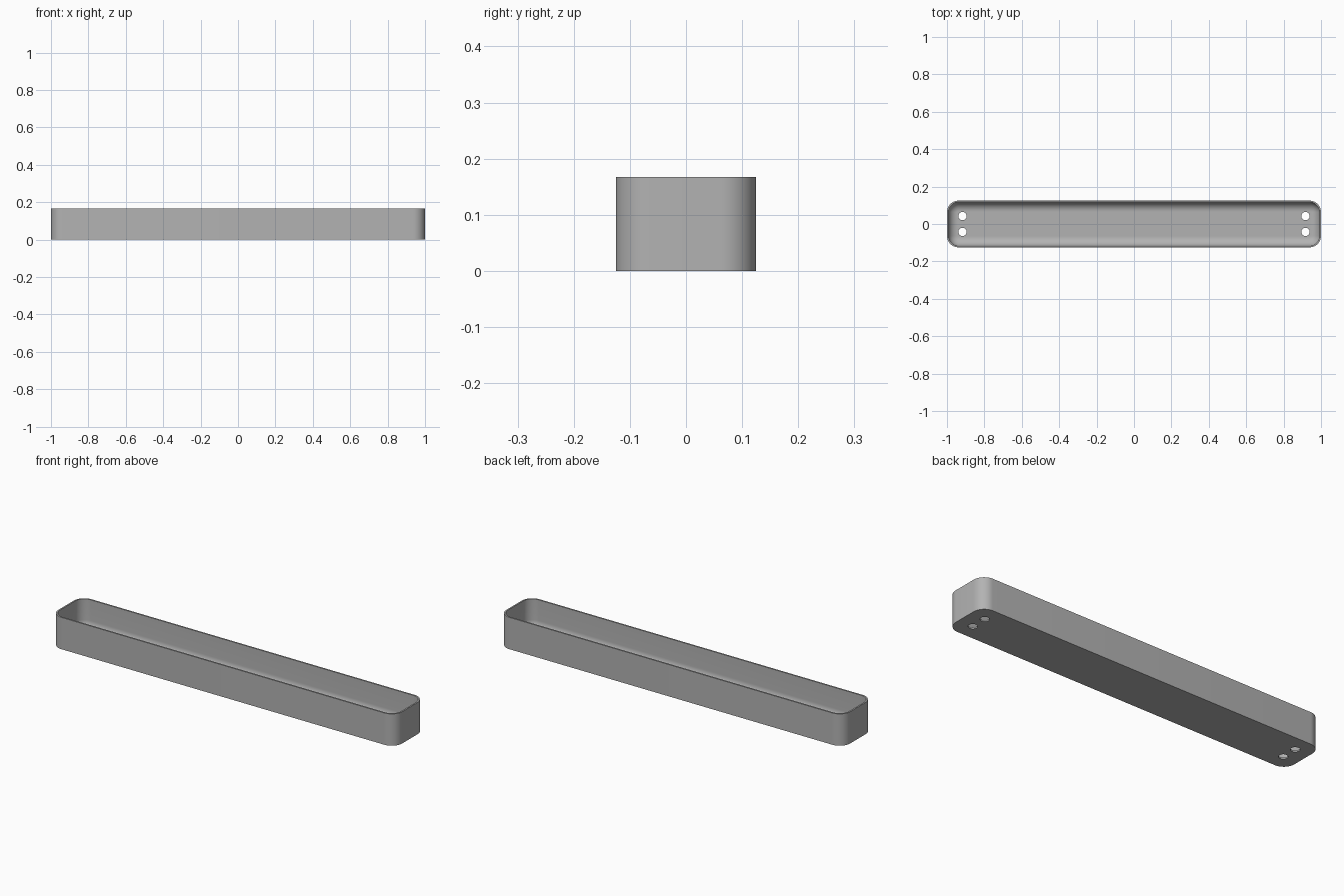
import bpy, bmesh, math

# Remove the default object
cube = bpy.data.objects.get("Cube")
if cube:
    bpy.data.objects.remove(cube, do_unlink=True)

HALF_X, HALF_Y, HEIGHT = 1.0, 0.125, 0.167
CORNER, WALL, FILLET = 0.062, 0.008, 0.05
STEPS = 12

grey = bpy.data.materials.new("plain grey")
grey.use_nodes = True
colour = (0.45, 0.45, 0.45, 1)
grey.diffuse_color = colour
grey.node_tree.nodes["Principled BSDF"].inputs["Base Color"].default_value = colour


def ring(bm, inset, z):
    """Rounded rectangle of vertices, inset from the outer outline."""
    radius = CORNER - inset
    verts = []
    for k, (sx, sy) in enumerate([(1, 1), (-1, 1), (-1, -1), (1, -1)]):
        for i in range(STEPS + 1):
            a = math.pi / 2 * (k + i / STEPS)
            x = sx * (HALF_X - CORNER) + radius * math.cos(a)
            y = sy * (HALF_Y - CORNER) + radius * math.sin(a)
            verts.append(bm.verts.new((x, y, z)))
    return verts


# Tray: outer wall, rim, inner wall, then the rounded transition to the floor
bm = bmesh.new()
profile = [(0, 0), (0, HEIGHT), (WALL, HEIGHT)]
for i in range(STEPS + 1):
    a = math.pi / 2 * i / STEPS
    profile.append((WALL + FILLET * (1 - math.cos(a)),
                    WALL + FILLET * (1 - math.sin(a))))
rings = [ring(bm, d, z) for d, z in profile]
for low, high in zip(rings, rings[1:]):
    for i in range(len(low)):
        j = (i + 1) % len(low)
        bm.faces.new((low[i], low[j], high[j], high[i]))
bm.faces.new(rings[0][::-1])
bm.faces.new(rings[-1])
bmesh.ops.recalc_face_normals(bm, faces=bm.faces)
mesh = bpy.data.meshes.new("tray")
bm.to_mesh(mesh)
bm.free()
mesh.materials.append(grey)
tray = bpy.data.objects.new("tray", mesh)
bpy.context.collection.objects.link(tray)

# Pairs of screw holes through the floor at each end
for sx in (-1, 1):
    for sy in (-1, 1):
        bpy.ops.mesh.primitive_cylinder_add(
            vertices=32, radius=0.022, depth=0.1,
            location=(sx * 0.917, sy * 0.042, 0))
        cutter = bpy.context.object
        cutter.name = "hole_cutter"
        cutter.hide_render = True
        cutter.data.materials.append(grey)
        bpy.ops.object.select_all(action='DESELECT')
        bpy.context.view_layer.objects.active = tray
        tray.select_set(True)
        cut = tray.modifiers.new("hole", 'BOOLEAN')
        cut.operation = 'DIFFERENCE'
        cut.solver = 'EXACT'
        cut.object = cutter
        bpy.ops.object.modifier_apply(modifier=cut.name)
        bpy.data.objects.remove(cutter, do_unlink=True)

bpy.ops.object.shade_smooth_by_angle(angle=math.radians(30))
